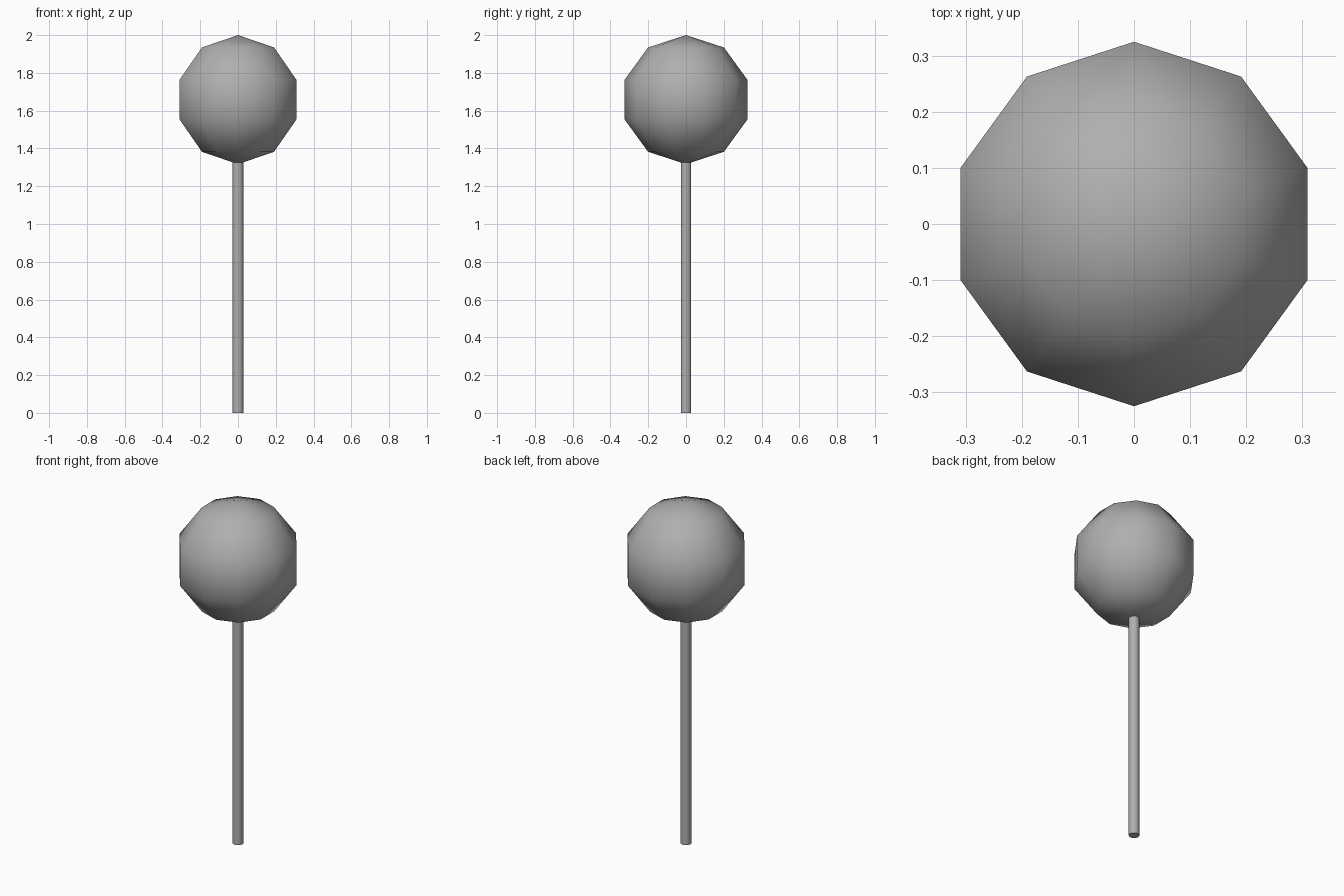
import bpy, math

if "Cube" in bpy.data.objects:
    bpy.data.objects.remove(bpy.data.objects["Cube"])

grey = bpy.data.materials.new("dark_grey")
grey.diffuse_color = (0.43, 0.43, 0.43, 1)
grey.use_nodes = True
grey.node_tree.nodes["Principled BSDF"].inputs["Base Color"].default_value = grey.diffuse_color

# Round head: low-poly ball, 10 segments and 5 bands, smooth shaded
R = 0.3415
bpy.ops.mesh.primitive_uv_sphere_add(segments=10, ring_count=5, radius=R,
                                     location=(0, 0, 2 - R))
head = bpy.context.object
head.name = "round_head"
head.data.materials.append(grey)
bpy.ops.object.shade_smooth()

# Thin ten-sided stick, corners on the x axis, ending just inside the head
STICK_TOP = 1.34
bpy.ops.mesh.primitive_cylinder_add(vertices=10, radius=0.029, depth=STICK_TOP,
                                    location=(0, 0, STICK_TOP / 2),
                                    rotation=(0, 0, math.radians(18)))
stick = bpy.context.object
stick.name = "stick"
stick.data.materials.append(grey)
bpy.ops.object.shade_smooth_by_angle(angle=math.radians(65))
